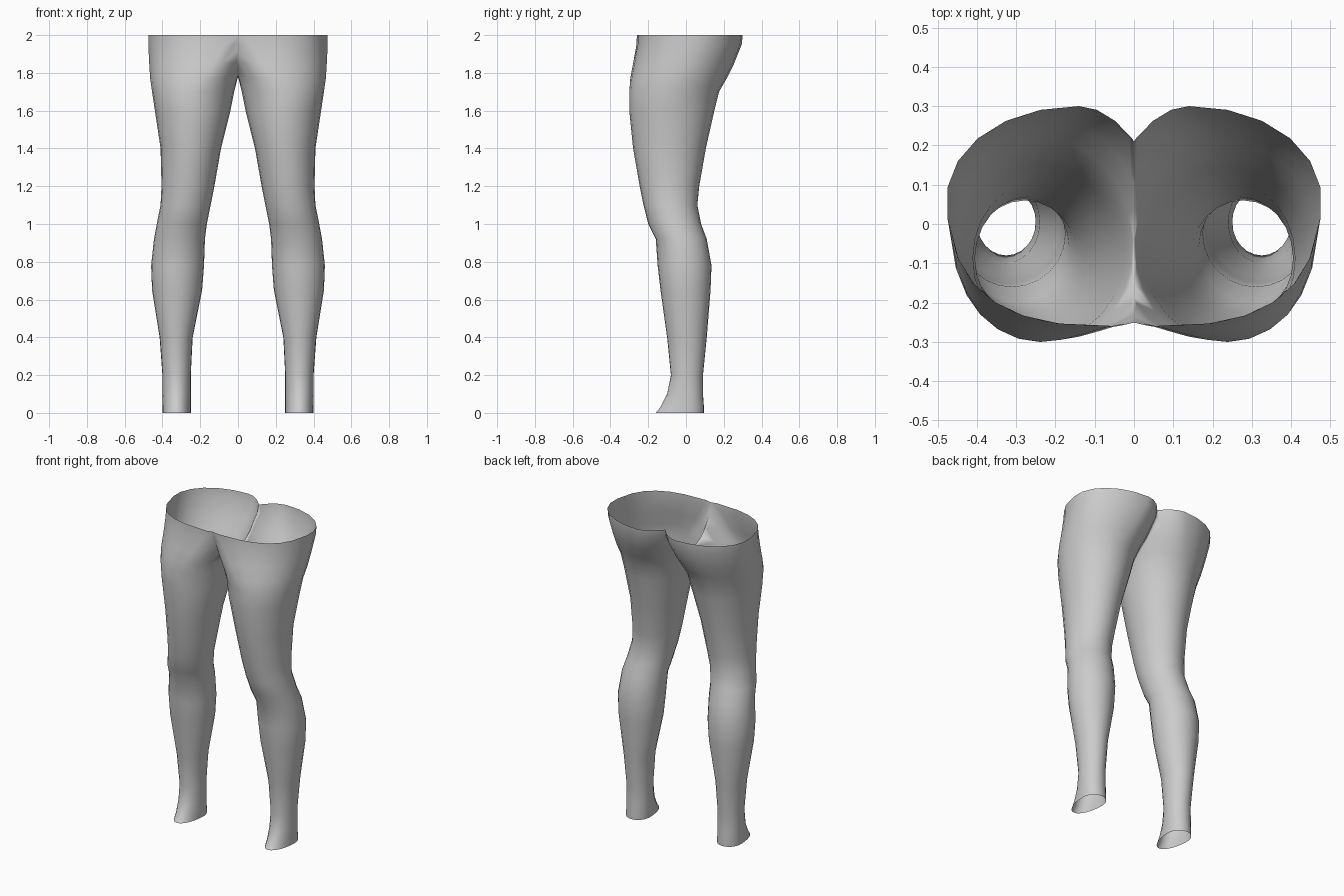
import bpy
import bmesh
from math import cos, sin, pi

cube = bpy.data.objects.get("Cube")
if cube:
    bpy.data.objects.remove(cube, do_unlink=True)

# One matte grey for the whole shell
grey = bpy.data.materials.new("soft_grey")
grey.use_nodes = True
colour = (0.6, 0.6, 0.6, 1)
grey.diffuse_color = colour
grey.node_tree.nodes["Principled BSDF"].inputs["Base Color"].default_value = colour

# Leg sections: height, inner x, outer x, front y, back y
SECTIONS = [
    (0, .25, .4, -.16, .095),
    (.03, .25, .4, -.135, .095),
    (.1, .25, .4, -.1, .09),
    (.2, .25, .4, -.08, .09),
    (.4, .24, .415, -.1, .11),
    (.65, .19, .455, -.135, .13),
    (.78, .18, .46, -.15, .135),
    (.92, .175, .445, -.16, .11),
    (1, .165, .43, -.2, .08),
    (1.1, .145, .41, -.225, .06),
    (1.2, .125, .405, -.245, .07),
    (1.4, .09, .41, -.28, .105),
    (1.6, .04, .44, -.3, .15),
    (1.7, .02, .455, -.3, .175),
    (1.77, .003, .465, -.295, .215),
    (1.85, -.03, .47, -.28, .255),
    (1.95, -.07, .475, -.262, .295),
    (2, -.08, .475, -.26, .3),
]
SEGMENTS = 24


def signed_power(value, power):
    return abs(value) ** power * (1 if value > 0 else -1)


def section_ring(bm, z, inner, outer, front, back):
    """Uneven ellipse whose middle drifts inward as the leg joins the hip."""
    hip = min(max((z - 1.7) / .3, 0), 1)
    mid_x = (inner + outer) / 2 * (1 - hip) + .09 * hip
    mid_y = .01 if z < .2 else (front + back) / 2
    ring = []
    for i in range(SEGMENTS):
        angle = 2 * pi * i / SEGMENTS
        c, s = cos(angle), sin(angle)
        if c > 0 and s < 0:
            # fuller outer front corner toward the hip
            power = 1 - .3 * hip
            c, s = signed_power(c, power), signed_power(s, power)
        reach_x = outer - mid_x if c > 0 else mid_x - inner
        reach_y = back - mid_y if s > 0 else mid_y - front
        shear = .05 * hip * s
        ring.append(bm.verts.new((mid_x + reach_x * c + shear, mid_y + reach_y * s, z)))
    return ring


# Loft an open tube for the left leg
bm = bmesh.new()
rings = [section_ring(bm, *section) for section in SECTIONS]
for low, high in zip(rings, rings[1:]):
    for i in range(SEGMENTS):
        j = (i + 1) % SEGMENTS
        bm.faces.new((low[i], low[j], high[j], high[i]))

# Trim at the centre so the two hips open into each other
bmesh.ops.bisect_plane(bm, geom=bm.verts[:] + bm.edges[:] + bm.faces[:],
                       plane_co=(0, 0, 0), plane_no=(1, 0, 0), clear_inner=True)
bmesh.ops.recalc_face_normals(bm, faces=bm.faces[:])
mesh = bpy.data.meshes.new("legs")
bm.to_mesh(mesh)
bm.free()
mesh.materials.append(grey)

legs = bpy.data.objects.new("legs", mesh)
bpy.context.collection.objects.link(legs)

# Mirror to make the right leg, welded along the crotch seam
mirror = legs.modifiers.new("right_leg", 'MIRROR')
mirror.use_clip = True
mirror.merge_threshold = .002

for face in mesh.polygons:
    face.use_smooth = True
